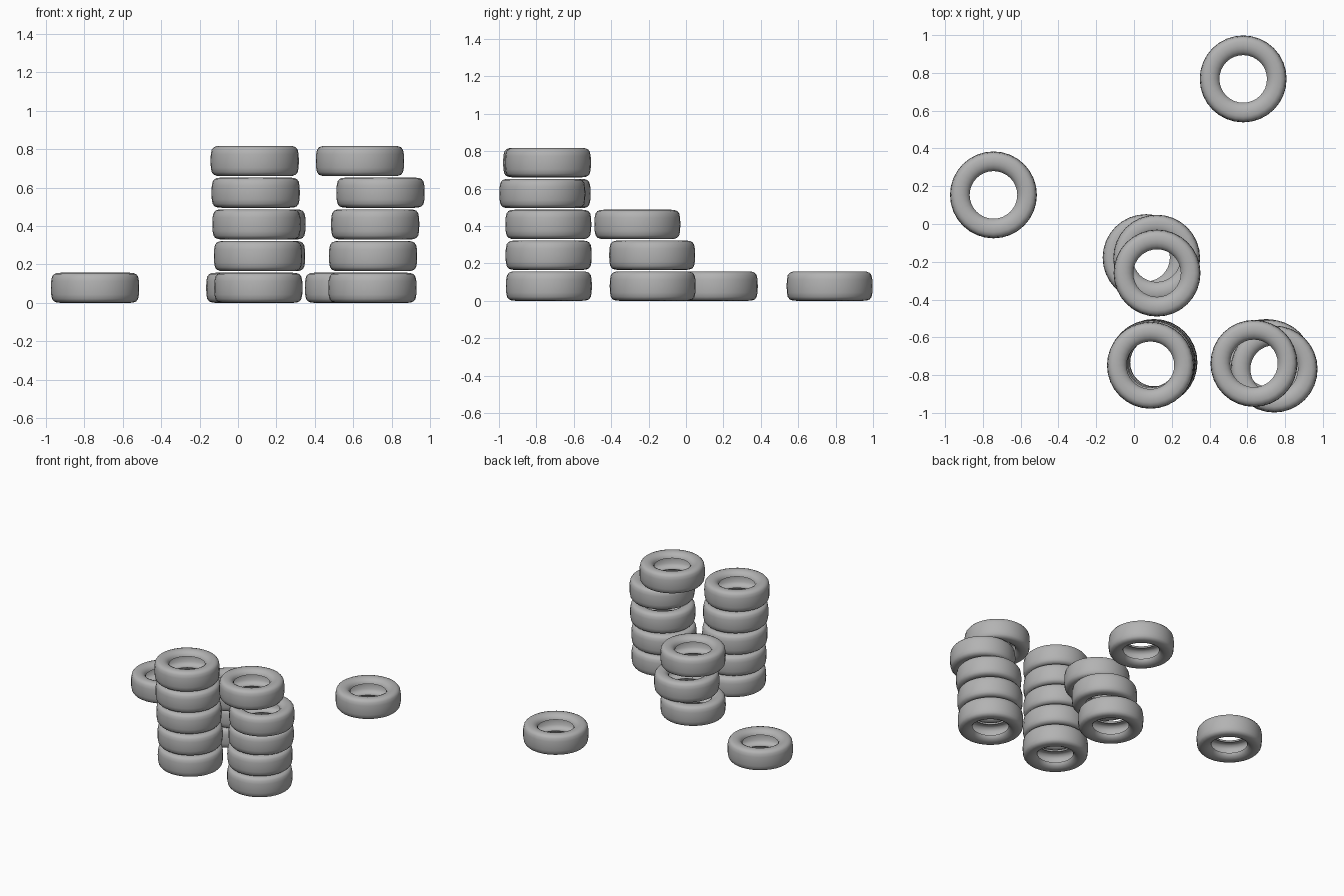
import bpy
import bmesh
import math

if "Cube" in bpy.data.objects:
    bpy.data.objects.remove(bpy.data.objects["Cube"], do_unlink=True)

SEGMENTS = 32
HALF = 0.0785     # half the width of one tyre
STEP = 0.165      # rise from one tyre to the next

rubber = bpy.data.materials.new("grey rubber")
rubber.use_nodes = True
grey = (0.45, 0.45, 0.45, 1)
rubber.diffuse_color = grey
rubber.node_tree.nodes["Principled BSDF"].inputs["Base Color"].default_value = grey

# Upper half of the hollow carcass section: tread, sidewall, bead, inner lining
upper = [(0.230, 0), (0.2285, 0.035), (0.224, 0.058), (0.214, 0.071),
         (0.198, 0.077), (0.178, HALF), (0.160, 0.076), (0.143, 0.068),
         (0.131, 0.056), (0.126, 0.043), (0.131, 0.044), (0.160, 0.060),
         (0.195, 0.058), (0.210, 0.035), (0.213, 0)]
section = upper + [(r, -z) for r, z in reversed(upper[1:-1])]


def tyre_mesh():
    bm = bmesh.new()
    rings = []
    for i in range(SEGMENTS):
        a = math.tau * i / SEGMENTS
        rings.append([bm.verts.new((r * math.cos(a), r * math.sin(a), z + HALF))
                      for r, z in section])
    n = len(section)
    for i in range(SEGMENTS):
        here, there = rings[i], rings[(i + 1) % SEGMENTS]
        for j in range(n):
            k = (j + 1) % n
            bm.faces.new((here[j], there[j], there[k], here[k]))
    bmesh.ops.recalc_face_normals(bm, faces=bm.faces)
    for f in bm.faces:
        f.smooth = True
    # Keep the bead lip crisp
    for e in bm.edges:
        if e.calc_face_angle(0) > math.radians(60):
            e.smooth = False
    mesh = bpy.data.meshes.new("tyre")
    bm.to_mesh(mesh)
    bm.free()
    mesh.materials.append(rubber)
    return mesh


# Tyre centres of each pile, from the ground up
piles = {
    "front_right_stack": [(0.106, -0.733), (0.104, -0.734), (0.096, -0.736),
                          (0.092, -0.740), (0.087, -0.748)],
    "front_left_stack": [(0.700, -0.733), (0.703, -0.735), (0.714, -0.736),
                         (0.742, -0.768), (0.635, -0.738)],
    "middle_stack": [(0.064, -0.178), (0.120, -0.181), (0.122, -0.260)],
    "loose_back": [(0.578, 0.768)],
    "loose_side": [(-0.744, 0.154)],
}

tyre = tyre_mesh()
for pile, centres in piles.items():
    for level, (x, y) in enumerate(centres):
        ob = bpy.data.objects.new(f"{pile}_tyre_{level + 1}", tyre)
        ob.location = (x, y, level * STEP)
        bpy.context.collection.objects.link(ob)
